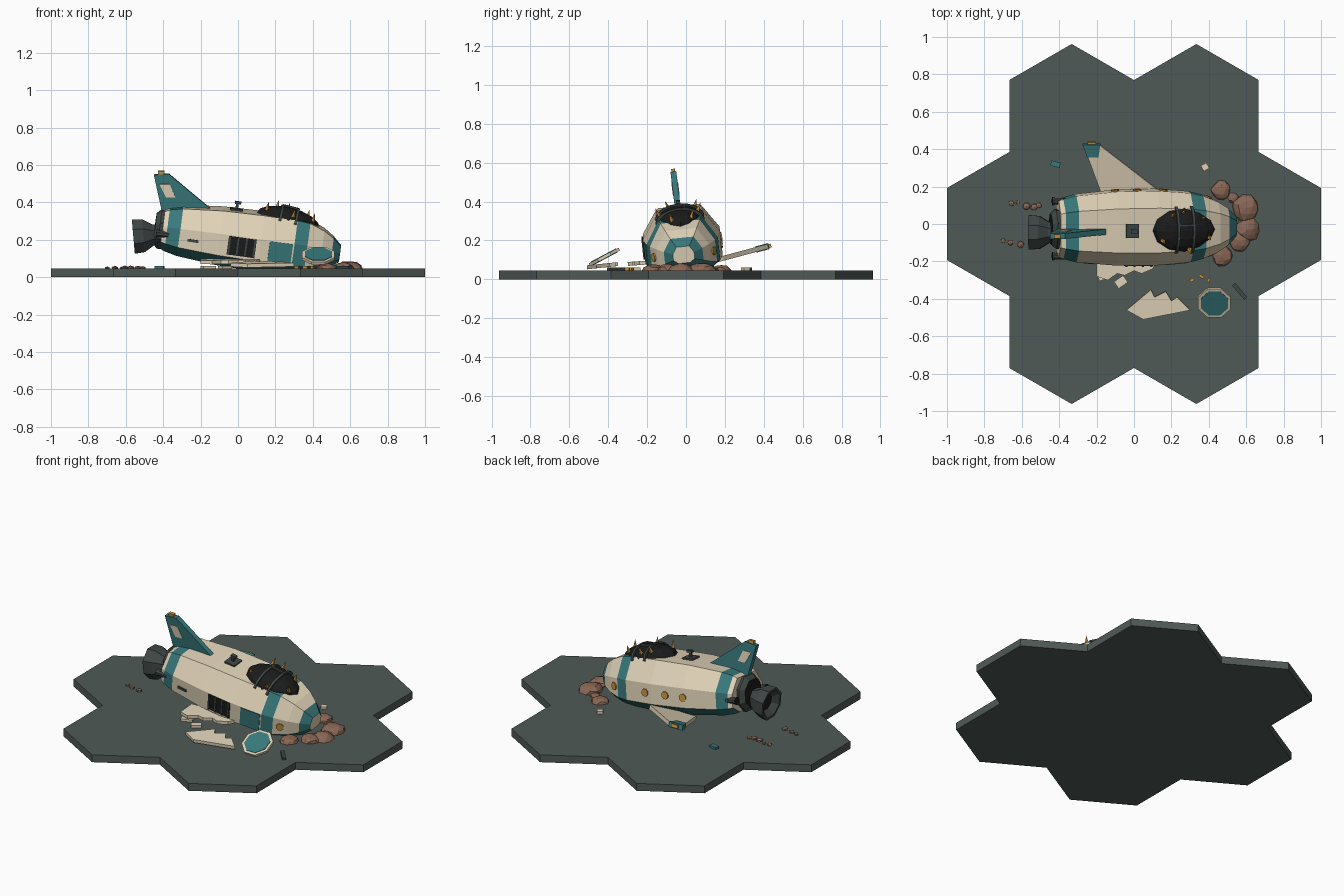
import bpy, bmesh, math, random
from mathutils import Matrix, Vector

if "Cube" in bpy.data.objects:
    bpy.data.objects.remove(bpy.data.objects["Cube"])

random.seed(4)
T = Matrix.Translation
def R(deg, axis): return Matrix.Rotation(math.radians(deg), 4, axis)

def material(name, rgb):
    m = bpy.data.materials.new(name)
    m.diffuse_color = (*rgb, 1)
    m.use_nodes = True
    m.node_tree.nodes["Principled BSDF"].inputs["Base Color"].default_value = m.diffuse_color
    return m

GROUND = material("slate_ground", (0.08, 0.102, 0.095))
CREAM = material("cream_hull", (0.75, 0.65, 0.48))
TEAL = material("teal_paint", (0.04, 0.19, 0.2))
BLACK = material("black_void", (0.011, 0.011, 0.011))
GRAY = material("dark_metal", (0.05, 0.063, 0.06))
GOLD = material("gold_glass", (0.56, 0.29, 0.045))
BROWN = material("brown_rock", (0.25, 0.135, 0.09))

def build(name, verts, faces, mats, idx=None, M=Matrix()):
    me = bpy.data.meshes.new(name)
    me.from_pydata([M @ Vector(v) for v in verts], [], faces)
    for m in mats:
        me.materials.append(m)
    for p in me.polygons:
        p.material_index = idx[p.index] if idx else 0
    bm = bmesh.new()
    bm.from_mesh(me)
    bmesh.ops.recalc_face_normals(bm, faces=bm.faces)
    bm.to_mesh(me)
    bm.free()
    ob = bpy.data.objects.new(name, me)
    bpy.context.collection.objects.link(ob)
    return ob

def slab(name, pts, thick, mat, M=Matrix()):
    """Flat outline given thickness, centred on its plane."""
    n, t = len(pts), thick / 2
    verts = [(x, y, -t) for x, y in pts] + [(x, y, t) for x, y in pts]
    faces = [list(range(n))[::-1], list(range(n, 2 * n))]
    faces += [(i, (i + 1) % n, n + (i + 1) % n, n + i) for i in range(n)]
    return build(name, verts, faces, [mat], M=M)

def box(name, size, mat, M):
    x, y = size[0] / 2, size[1] / 2
    return slab(name, [(-x, -y), (x, -y), (x, y), (-x, y)], size[2], mat, M)

def ngon(r, n, start=22.5):
    return [(r * math.cos(math.radians(start) + math.tau * k / n),
             r * math.sin(math.radians(start) + math.tau * k / n)) for k in range(n)]

def loft(name, rings, mats, rule, M):
    """Skin a list of equal rings and cap both ends."""
    n = len(rings[0])
    verts = [v for ring in rings for v in ring]
    faces, idx = [], []
    for i in range(len(rings) - 1):
        for k in range(n):
            a, b = i * n + k, i * n + (k + 1) % n
            faces.append((a, b, b + n, a + n))
            idx.append(rule(i, k))
    faces += [list(range(n)), list(range(len(verts) - n, len(verts)))]
    idx += [rule(-1, -1), rule(-2, -1)]
    return build(name, verts, faces, mats, idx, M)

# Ground: outline of seven joined hexagons
r6 = 2 / 3 / math.sqrt(3)
outline = []
for k in range(6):
    a = math.radians(60 * k)
    for d in (-30, 30, 90):
        b = a + math.radians(d)
        outline.append((math.cos(a) * 2 / 3 + r6 * math.cos(b),
                        math.sin(a) * 2 / 3 + r6 * math.sin(b)))
# the third corner of each tile is shared with the next tile
slab("ground_tiles", outline, 0.046, GROUND, T((0, 0, 0.023)))

# Hull: eight-sided loft, nose down and rolled; painted bands by section, belly by side
SHIP = T((0, -0.02, 0.2)) @ R(6, 'X') @ R(8, 'Y')
SECT = [(-.41, .15, .105), (-.385, .16, .118), (-.315, .178, .135), (-.1, .198, .155),
        (.12, .2, .16), (.30, .185, .158), (.37, .168, .15), (.45, .135, .12),
        (.505, .1, .085), (.55, .055, .045)]
PROF = [(.6, 1), (1, .25), (1, -.5), (.55, -.9), (-.55, -.9), (-1, -.5), (-1, .25), (-.6, 1)]
loft("hull", [[(s, y * w, z * h) for y, z in PROF] for s, w, h in SECT],
     [CREAM, TEAL], lambda i, k: int(i in (1, 5, 8) or k in (2, 3, 4)), SHIP)

def half_width(s):
    for (s0, w0, _), (s1, w1, _) in zip(SECT, SECT[1:]):
        if s0 <= s <= s1:
            return w0 + (w1 - w0) * (s - s0) / (s1 - s0), (w1 - w0) / (s1 - s0)

def on_side(s, z, side):
    """Frame on the hull side: x along the hull, z pointing out."""
    w, slope = half_width(s)
    yaw = math.degrees(math.atan(slope)) * side
    return SHIP @ T((s, side * w, z)) @ R(yaw, 'Z') @ R(-90 * side, 'X')

# Portholes
for i, s in enumerate((.40, .16, .02, -.10)):
    slab(f"porthole_{i}", ngon(.023, 8), .014, GOLD, on_side(s, -.015, 1))
slab("porthole_near", ngon(.023, 8), .014, GOLD, on_side(.41, -.015, -1))

# Open cargo bay with bars, side panel and vent
box("open_bay", (.15, .1, .008), BLACK, on_side(.022, -.015, -1))
for i in range(4):
    box(f"bay_bar_{i}", (.009, .1, .016), GRAY, on_side(-.045 + .045 * i, -.015, -1))
box("side_panel", (.125, .112, .008), TEAL, on_side(.23, -.02, -1))
box("vent", (.06, .014, .014), GRAY, on_side(-.24, -.02, -1))

# Engine: skirt, main bell and side thrusters
def turned(name, prof, M, n=8):
    return loft(name, [[(x, y, z) for y, z in ngon(r, n)] for x, r in prof],
                [GRAY, BLACK], lambda i, k: int(i == -2), M)

turned("engine_skirt", [(-.40, .11), (-.425, .112), (-.45, .085)], SHIP)
turned("engine_bell", [(.09, .05), (.05, .062), (.0, .095), (-.055, .1), (-.055, .085), (-.02, .05)],
       T((-.505, -.045, .222)) @ R(-5, 'Y'))
for side in (-1, 1):
    turned("side_thruster", [(-.37, .018), (-.42, .018), (-.44, .024)],
           SHIP @ T((0, .148 * side, -.01)))

# Tail fin with patch and tip lamp
FIN = T((0, -.04, .35)) @ R(97, 'X')
slab("tail_fin", [(-.40, -.03), (-.12, -.02), (-.15, .02), (-.37, .205), (-.45, .2)], .03, TEAL, FIN)
slab("fin_patch", [(-.42, .15), (-.365, .15), (-.335, .08), (-.385, .08)], .035, CREAM, FIN)
box("fin_lamp", (.035, .02, .02), GOLD, FIN @ T((-.41, .21, 0)))

# Whole wing with painted tip and lamp
WING = T((0, .18, .105)) @ R(15, 'X')
slab("wing", [(-.17, -.04), (.15, -.04), (.12, .01), (-.18, .25), (-.27, .25), (-.18, 0)], .025, CREAM, WING)
slab("wing_tip", [(-.275, .255), (-.18, .255), (-.19, .185), (-.25, .185)], .032, TEAL, WING)
box("wing_lamp", (.045, .018, .02), GOLD, WING @ T((-.225, .258, 0)))

# Torn wing stub and the fallen piece
slab("wing_stub", [(-.2, -.17), (-.2, -.28), (-.14, -.3), (-.09, -.265), (-.05, -.275), (0, -.25),
                   (.04, -.265), (.1, -.24), (.14, -.17)], .02, CREAM, T((0, 0, .1)) @ R(4, 'X'))
slab("fallen_wing", [(-.04, -.46), (.09, -.35), (.11, -.39), (.17, -.36), (.2, -.41), (.23, -.39),
                     (.3, -.46), (.05, -.51)], .02, CREAM,
     T((0, -.43, .07)) @ R(6, 'X') @ T((0, .43, 0)))

# Blown-off hatch leaning on the ground
HATCH = T((.43, -.42, .115)) @ R(28, 'X')
slab("hatch_rim", ngon(.094, 8), .016, CREAM, HATCH)
slab("hatch_face", ngon(.078, 8), .022, TEAL, HATCH)

# Canopy: faceted egg with ribs and broken gold shards
CAN = SHIP @ T((.25, 0, .142)) @ R(6, 'Y')
bm = bmesh.new()
bmesh.ops.create_uvsphere(bm, u_segments=12, v_segments=8, radius=1)
for v in bm.verts:
    taper = 1 - .2 * max(v.co.x, 0)
    v.co = CAN @ Vector((v.co.x * .172, v.co.y * .122 * taper, v.co.z * .068))
me = bpy.data.meshes.new("canopy")
bm.to_mesh(me)
bm.free()
me.materials.append(BLACK)
bpy.context.collection.objects.link(bpy.data.objects.new("canopy", me))

for dx in (-.045, .04):
    k = math.sqrt(1 - (dx / .172) ** 2)
    arc = [math.radians(-15 + 210 * i / 10) for i in range(11)]
    rings = [[(dx + a, (.122 * k + b) * math.cos(t), (.068 * k + b) * math.sin(t))
              for a, b in ((-.007, -.008), (.007, -.008), (.007, .009), (-.007, .009))] for t in arc]
    loft("canopy_rib", rings, [GRAY], lambda i, k: 0, CAN)
box("canopy_spine", (.085, .012, .012), GRAY, CAN @ T((0, .03, .068)))

def spike(name, M, r, h, mat):
    base = [(x, y, 0) for x, y in ngon(r, 4)]
    build(name, base + [(0, 0, h)], [(3, 2, 1, 0)] + [(i, (i + 1) % 4, 4) for i in range(4)], [mat], M=M)

for i, (x, y, z, tilt) in enumerate([(-.125, -.05, .03, 20), (-.01, .095, .035, -25), (.02, -.1, .035, 25),
                                     (.1, .06, .03, -15), (.13, -.04, .03, 15), (-.07, .08, .04, -20)]):
    spike(f"canopy_shard_{i}", CAN @ T((x, y, z)) @ R(tilt, 'X'), .013, .05, GOLD)

# Roof antenna
box("antenna_base", (.07, .075, .012), GRAY, SHIP @ T((-.03, 0, .16)))
box("antenna_mast", (.014, .014, .04), GRAY, SHIP @ T((-.03, 0, .178)))
box("antenna_head", (.034, .022, .014), GRAY, SHIP @ T((-.027, 0, .198)))

# Rocks pushed up by the nose and pebbles behind the engine
def rock(name, x, y, r, z=.046):
    bm = bmesh.new()
    bmesh.ops.create_icosphere(bm, subdivisions=1 if r < .03 else 2, radius=r)
    spin = R(random.uniform(0, 360), 'Z')
    for v in bm.verts:
        v.co = spin @ (v.co * random.uniform(.88, 1.06))
        v.co = Vector((x + v.co.x, y + v.co.y, z + v.co.z * .55))
    me = bpy.data.meshes.new(name)
    bm.to_mesh(me)
    bm.free()
    me.materials.append(BROWN)
    bpy.context.collection.objects.link(bpy.data.objects.new(name, me))

for x, y, r in [(.465, .18, .053), (.595, .085, .075), (.605, -.03, .066), (.47, -.17, .056),
                (.565, -.09, .06), (.53, .14, .03)]:
    rock("rock", x, y, r)
for x, y, r in [(-.655, .11, .017), (-.62, .115, .013), (-.575, .095, .022), (-.535, .09, .02),
                (-.51, .1, .018), (-.7, -.09, .014), (-.66, -.1, .017), (-.605, -.11, .022)]:
    rock("pebble", x, y, r, .05)

# Scattered debris
for name, x, y, w, d, rot, mat in [
        ("teal_scrap", -.42, .32, .05, .028, -15, TEAL), ("cream_scrap", .38, .305, .034, .034, 30, CREAM),
        ("cream_scrap", -.07, -.31, .06, .045, 35, CREAM), ("cream_scrap", -.16, -.27, .07, .05, 20, CREAM),
        ("metal_bar", .565, -.36, .1, .022, -50, GRAY), ("gold_scrap", .31, -.3, .025, .015, 25, GOLD),
        ("gold_scrap", .36, -.28, .028, .014, -30, GOLD), ("gold_scrap", .4, -.3, .022, .014, 60, GOLD)]:
    box(name, (w, d, .014), mat, T((x, y, .053)) @ R(rot, 'Z'))
